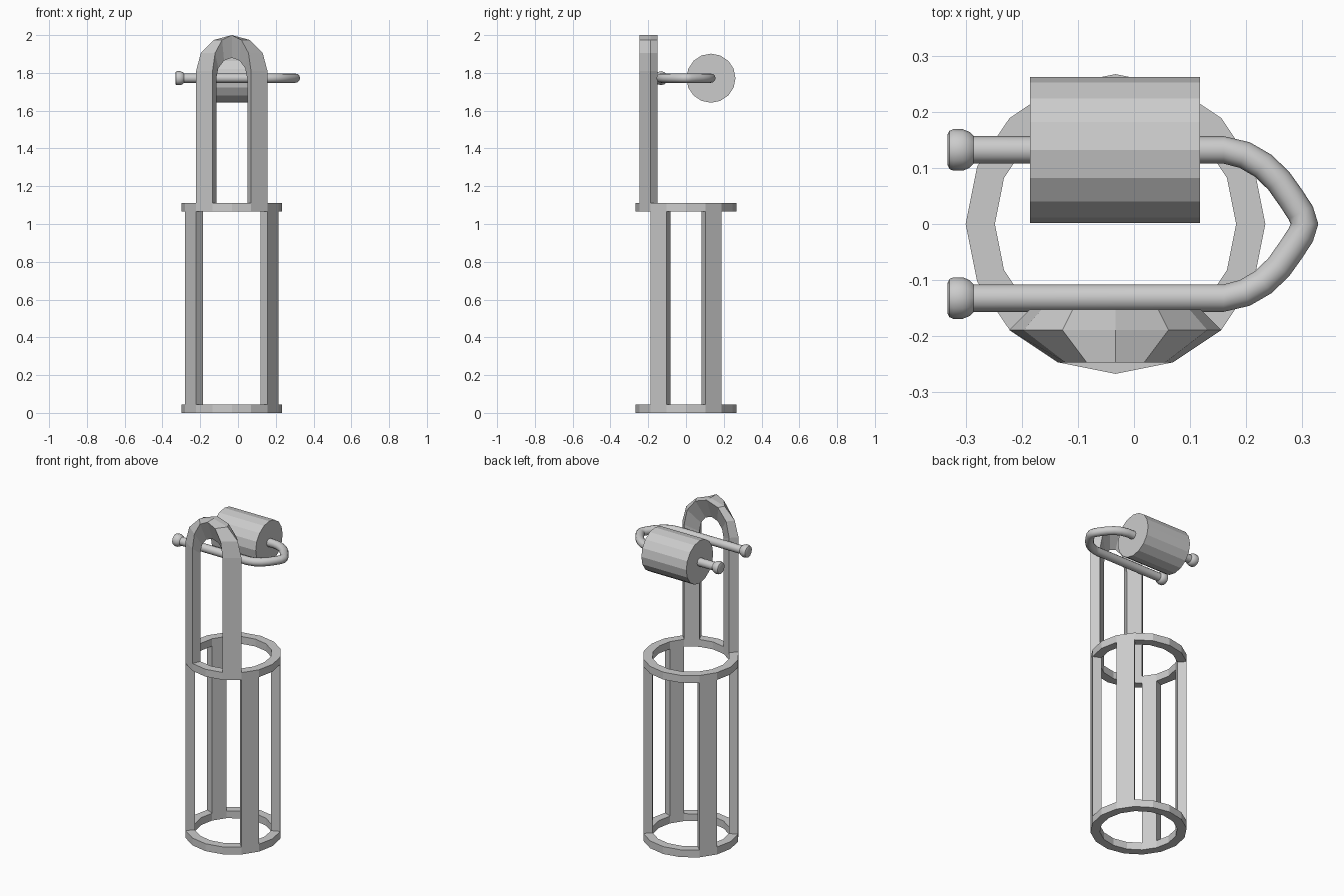
import bpy, bmesh
from math import sin, cos, pi, radians
from mathutils import Vector

if "Cube" in bpy.data.objects:
    bpy.data.objects.remove(bpy.data.objects["Cube"])

CX, RO, RI = -0.033, 0.267, 0.215   # ring centre and radii
ROD_Y, ROD_Z = 0.132, 1.772


def finish(bm, name, smooth=False):
    bmesh.ops.recalc_face_normals(bm, faces=bm.faces)
    me = bpy.data.meshes.new(name)
    bm.to_mesh(me)
    bm.free()
    ob = bpy.data.objects.new(name, me)
    bpy.context.collection.objects.link(ob)
    if smooth:
        bpy.context.view_layer.objects.active = ob
        ob.select_set(True)
        bpy.ops.object.shade_smooth_by_angle(angle=radians(40))
        ob.select_set(False)
    return ob


def loft(name, sections, closed=False, smooth=False):
    """Skin a list of equal-length loops; cap the ends unless closed."""
    bm = bmesh.new()
    rows = [[bm.verts.new(p) for p in s] for s in sections]
    pairs = list(zip(rows, rows[1:]))
    if closed:
        pairs.append((rows[-1], rows[0]))
    else:
        bm.faces.new(rows[0])
        bm.faces.new(rows[-1])
    n = len(rows[0])
    for a, b in pairs:
        for i in range(n):
            j = (i + 1) % n
            bm.faces.new((a[i], a[j], b[j], b[i]))
    return finish(bm, name, smooth)


def polar(r, deg, z):
    return (CX + r * cos(radians(deg)), r * sin(radians(deg)), z)


def ring(name, z0, z1):
    loft(name, [[polar(RO, a, z0), polar(RO, a, z1), polar(RI, a, z1), polar(RI, a, z0)]
                for a in [22.5 * i for i in range(16)]], closed=True)


def lathe_x(name, y, profile, sides, smooth=False):
    loft(name, [[(x, y + r * cos(2 * pi * i / sides), ROD_Z + r * sin(2 * pi * i / sides))
                 for i in range(sides)] for x, r in profile], smooth=smooth)


# Holder cage: two rings joined by four posts
ring("bottom_ring", 0.0, 0.045)
ring("top_ring", 1.065, 1.11)
for i, (a, b) in enumerate([(22.5, 45), (135, 157.5), (202.5, 225), (315, 337.5)]):
    loft(f"cage_post_{i + 1}", [[polar(RO, a, z), polar(RO, b, z), polar(RI, b, z), polar(RI, a, z)]
                                for z in (0.045, 1.065)])

# Front arch: two legs bridged by a six-step bend (half width, y, spring height, rise)
corners = [(0.189, -0.189, 1.81, 0.19), (0.102, -0.247, 1.81, 0.19),
           (0.082, -0.199, 1.77, 0.11), (0.152, -0.152, 1.81, 0.19)]
arch = [[(CX - w, y, 1.11) for w, y, z, h in corners]]
for k in range(7):
    t = pi * k / 6
    arch.append([(CX - w * cos(t), y, z + h * sin(t)) for w, y, z, h in corners])
arch.append([(CX + w, y, 1.11) for w, y, z, h in corners])
loft("support_arch", arch)

# U-shaped rod
half = [(-0.3, 0.132), (0.16, 0.132), (0.197, 0.123), (0.23, 0.104),
        (0.258, 0.077), (0.28, 0.046), (0.297, 0.02)]
path = [Vector((x, -y, ROD_Z)) for x, y in half] + [Vector((0.304, 0, ROD_Z))]
path += [Vector((x, y, ROD_Z)) for x, y in reversed(half)]
rod = []
for i, p in enumerate(path):
    d = (path[min(i + 1, len(path) - 1)] - path[max(i - 1, 0)]).normalized()
    if abs(p.x - 0.16) < 1e-4:
        d = Vector((1, 0, 0)) * (1 if p.y < 0 else -1)
    side = Vector((-d.y, d.x, 0))
    rod.append([p + 0.0245 * (side * cos(2 * pi * k / 12) + Vector((0, 0, 1)) * sin(2 * pi * k / 12))
                for k in range(12)])
loft("holder_rod", rod, smooth=True)

# Rounded end knobs
knob = [(-0.332, 0.028), (-0.329, 0.034), (-0.322, 0.037), (-0.305, 0.037),
        (-0.293, 0.032), (-0.286, 0.025)]
for label, y in (("front", -ROD_Y), ("back", ROD_Y)):
    lathe_x(f"{label}_rod_knob", y, knob, 12, smooth=True)

# Paper roll on the rear arm
lathe_x("paper_roll", ROD_Y, [(-0.185, 0.13), (0.118, 0.13)], 16)
